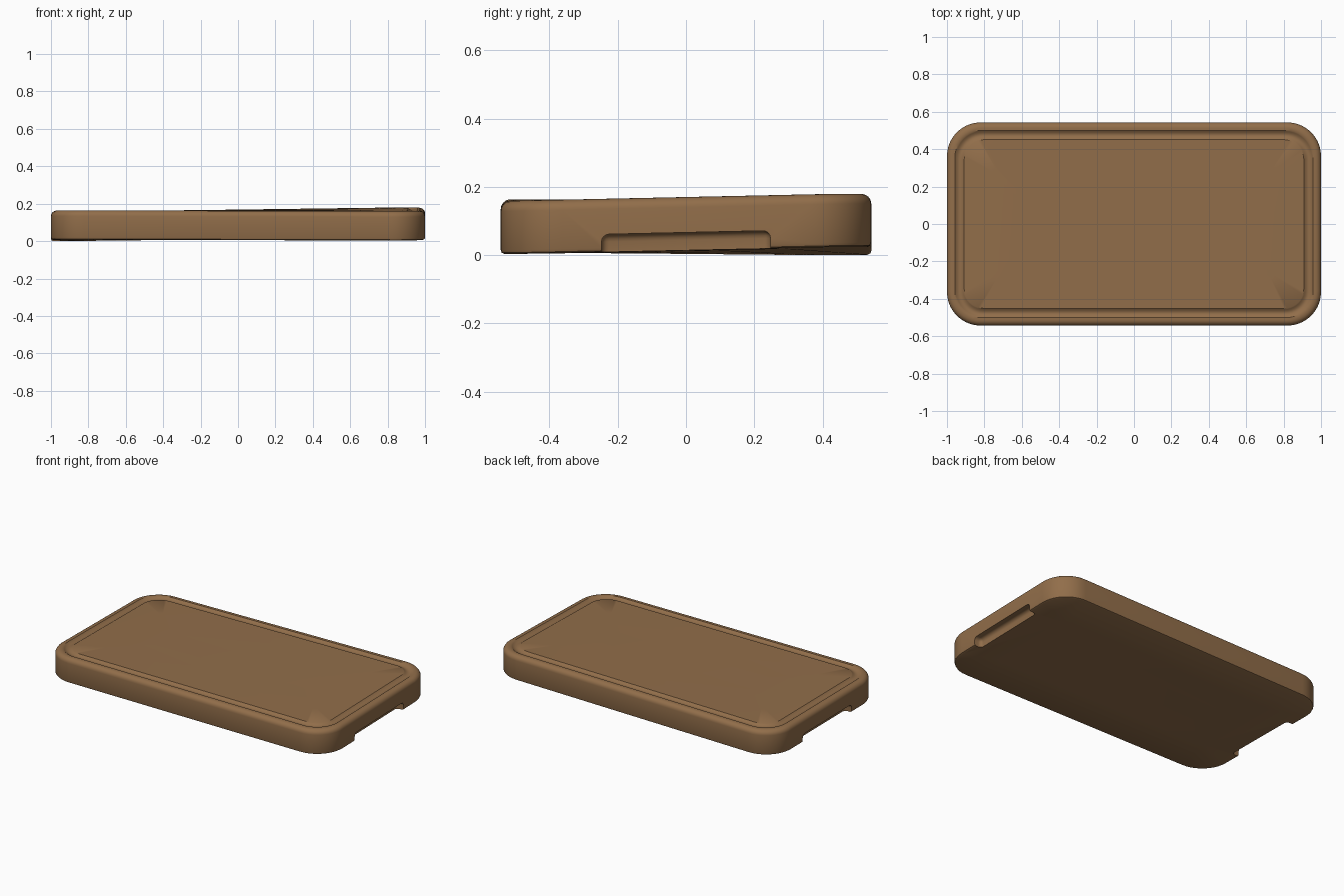
import bpy
import bmesh
import math
from mathutils import Matrix, Vector

cube = bpy.data.objects.get("Cube")
if cube:
    bpy.data.objects.remove(cube, do_unlink=True)

HALF_X, HALF_Y, RADIUS, THICK = 1.0, 0.543, 0.18, 0.156

wood = bpy.data.materials.new("warm brown wood")
wood.use_nodes = True
colour = (0.285, 0.155, 0.068, 1)
wood.diffuse_color = colour
wood.node_tree.nodes["Principled BSDF"].inputs["Base Color"].default_value = colour


def ring(bm, inset, z, steps=10):
    """Rounded rectangle moved inwards from the board outline."""
    r = max(RADIUS - inset * 0.8, 0.02)
    cx, cy = HALF_X - inset - r, HALF_Y - inset - r
    verts = []
    for k, (sx, sy) in enumerate([(1, 1), (-1, 1), (-1, -1), (1, -1)]):
        for i in range(steps + 1):
            a = math.pi / 2 * (k + i / steps)
            verts.append(bm.verts.new((sx * cx + r * math.cos(a),
                                       sy * cy + r * math.sin(a), z)))
    return verts


def loft(bm, profile):
    rings = [ring(bm, inset, z) for inset, z in profile]
    for low, high in zip(rings, rings[1:]):
        n = len(low)
        for i in range(n):
            j = (i + 1) % n
            bm.faces.new((low[i], low[j], high[j], high[i]))
    bm.faces.new(list(reversed(rings[0])))
    bm.faces.new(rings[-1])


def make_object(name, bm):
    bmesh.ops.recalc_face_normals(bm, faces=bm.faces)
    mesh = bpy.data.meshes.new(name)
    bm.to_mesh(mesh)
    bm.free()
    obj = bpy.data.objects.new(name, mesh)
    bpy.context.collection.objects.link(obj)
    mesh.materials.append(wood)
    return obj


# Board: underside, side wall, rounded rim, juice groove, cutting surface
profile = [(0.45, 0), (0.25, 0), (0.012, 0), (0.003, 0.004), (0, 0.012)]
edge = 0.03
for i in range(7):
    a = math.pi / 2 * i / 6
    profile.append((edge * (1 - math.cos(a)), THICK - edge * (1 - math.sin(a))))
for i in range(9):
    t = i / 8
    profile.append((0.042 + 0.05 * t, THICK - 0.012 * math.sin(math.pi * t)))
profile += [(0.25, THICK), (0.45, THICK)]
bm = bmesh.new()
loft(bm, profile)
board = make_object("cutting_board", bm)

# Finger grips cut into the underside at both ends
for side, name in ((1, "left_grip_cutter"), (-1, "right_grip_cutter")):
    bm = bmesh.new()
    bmesh.ops.create_cube(bm, size=1, matrix=Matrix.Translation((side * HALF_X, 0, 0))
                          @ Matrix.Diagonal((0.1, 0.495, 0.104, 1)))
    bmesh.ops.bevel(bm, geom=bm.edges[:], offset=0.022, segments=4,
                    profile=0.5, affect='EDGES')
    # Stretch the outer half so the grip stays open at the end face
    for v in bm.verts:
        if v.co.x * side > HALF_X:
            v.co.x += side * 0.1
    cutter = make_object(name, bm)
    cutter.hide_render = True
    cut = board.modifiers.new(name, 'BOOLEAN')
    cut.operation = 'DIFFERENCE'
    cut.solver = 'EXACT'
    cut.object = cutter

bpy.ops.object.select_all(action='DESELECT')
board.select_set(True)
bpy.context.view_layer.objects.active = board
for mod in list(board.modifiers):
    cutter = mod.object
    bpy.ops.object.modifier_apply(modifier=mod.name)
    bpy.data.objects.remove(cutter, do_unlink=True)

# Slight warp of the wood, given as a lift at each corner
for v in board.data.vertices:
    u = (v.co.x / HALF_X + 1) / 2
    w = (v.co.y / HALF_Y + 1) / 2
    front = 0.01 * (1 - u) + 0.004 * u
    back = 0.028 * u
    v.co += Vector((0, 0, front * (1 - w) + back * w))
lowest = min(v.co.z for v in board.data.vertices)
for v in board.data.vertices:
    v.co.z -= lowest

bpy.ops.object.shade_smooth_by_angle(angle=math.radians(35))
